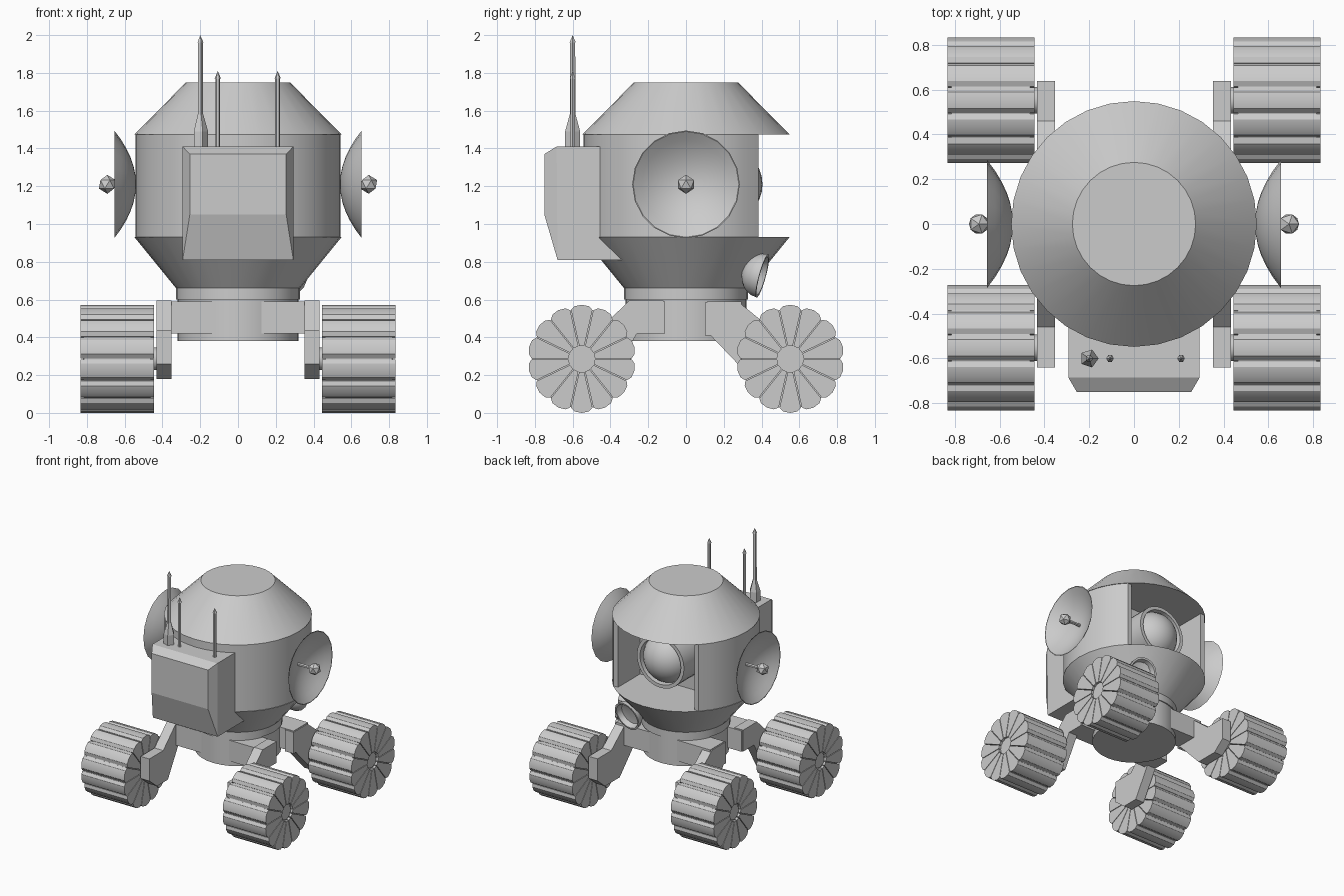
import bpy, bmesh, math
from mathutils import Vector

if "Cube" in bpy.data.objects:
    bpy.data.objects.remove(bpy.data.objects["Cube"])


def finish(name, bm, smooth=True, closed=True):
    bmesh.ops.remove_doubles(bm, verts=bm.verts, dist=1e-5)
    if closed:
        bmesh.ops.recalc_face_normals(bm, faces=bm.faces)
    me = bpy.data.meshes.new(name)
    bm.to_mesh(me)
    bm.free()
    ob = bpy.data.objects.new(name, me)
    bpy.context.collection.objects.link(ob)
    if smooth:
        bpy.ops.object.select_all(action='DESELECT')
        ob.select_set(True)
        bpy.context.view_layer.objects.active = ob
        bpy.ops.object.shade_smooth_by_angle(angle=math.radians(30))
    return ob


def lathe(name, profile, segs, loc=(0, 0, 0), axis=(0, 0, 1), smooth=True):
    """Revolve (radius, height) points about an axis through loc."""
    bm = bmesh.new()
    rot = Vector((0, 0, 1)).rotation_difference(Vector(axis))
    rings = []
    for r, h in profile:
        rings.append([bm.verts.new(Vector(loc) + rot @ Vector((
            r * math.cos(2 * math.pi * i / segs),
            r * math.sin(2 * math.pi * i / segs), h))) for i in range(segs)])
    for a, b in zip(rings, rings[1:]):
        for i in range(segs):
            j = (i + 1) % segs
            bm.faces.new((a[i], a[j], b[j], b[i]))
    return finish(name, bm, smooth)


def prism(name, polys, lo, hi, axis='x', smooth=True):
    """Extrude outlines along x (outline is y, z) or along z (outline is x, y)."""
    bm = bmesh.new()
    for pts in polys:
        def ring(d):
            return [bm.verts.new((d, a, b) if axis == 'x' else (a, b, d)) for a, b in pts]
        v0, v1 = ring(lo), ring(hi)
        bm.faces.new(v0)
        bm.faces.new(v1[::-1])
        for i in range(len(pts)):
            j = (i + 1) % len(pts)
            bm.faces.new((v0[i], v0[j], v1[j], v1[i]))
    return finish(name, bm, smooth)


# Hull: lower cone with neck, notched drum, and upper cap
lathe("lower_hull", [(0, .38), (.32, .38), (.32, .6), (.328, .6), (.328, .66),
                     (.548, .93), (0, .93)], 32)
lathe("upper_hull", [(0, 1.475), (.548, 1.475), (.275, 1.75), (0, 1.75)], 32)
R = .543
arc = [(R * math.cos(t), R * math.sin(t)) for t in
       (math.radians(45 - 270 * i / 30) for i in range(31))]
notch = [(-.345, .384), (-.345, .1), (.345, .1), (.345, .384)]
prism("drum", [arc + notch], .93, 1.475, 'z')

# Round window inside the rear notch
lathe("window_ring", [(.18, .1), (.213, .1), (.213, .33), (.185, .33), (.18, .25)],
      28, (0, 0, 1.21), (0, 1, 0))
bm = bmesh.new()
bmesh.ops.create_uvsphere(bm, u_segments=28, v_segments=16, radius=.2)
bmesh.ops.translate(bm, verts=bm.verts, vec=(0, .205, 1.21))
finish("window_lens", bm)

# Rear lamp bowl under the rim
bowl = [(.12 * math.sin(t), -.11 * math.cos(t)) for t in
        (i * math.pi / 12 for i in range(7))]
lathe("rear_lamp", bowl + [(.105, 0), (.09, -.04), (0, -.06)], 16,
      (.25, .405, .725), (.15, .95, -.26))

# Side dishes with feed horns
for s, side in ((1, "right"), (-1, "left")):
    dish = [(.285 * i / 6, .115 * (i / 6) ** 2) for i in range(7)]
    lathe(side + "_dish", dish + [(.28 * i / 6, .004 + .111 * (i / 6) ** 2)
                                  for i in range(6, -1, -1)],
          20, (s * .54, 0, 1.21), (s, 0, 0))
    lathe(side + "_dish_rod", [(0, 0), (.013, 0), (.013, .15), (0, .15)], 6,
          (s * .54, 0, 1.21), (s, 0, 0), False)
    bm = bmesh.new()
    bmesh.ops.create_icosphere(bm, subdivisions=1, radius=.05)
    bmesh.ops.translate(bm, verts=bm.verts, vec=(s * .692, 0, 1.21))
    finish(side + "_dish_feed", bm, False)

# Front equipment pack: hull of a box and a smaller front panel
bm = bmesh.new()
for s in (1, -1):
    for p in ((.293, -.3, 1.41), (.293, -.3, .81), (.293, -.685, 1.41),
              (.293, -.68, .81), (.255, -.75, 1.37), (.255, -.75, 1.05)):
        bm.verts.new((s * p[0], p[1], p[2]))
bmesh.ops.convex_hull(bm, input=bm.verts)
bmesh.ops.dissolve_limit(bm, angle_limit=.02, verts=bm.verts, edges=bm.edges)
finish("equipment_pack", bm, False)

# Antennas
lathe("tall_antenna", [(0, 1.4), (.042, 1.4), (.042, 1.49), (.016, 1.58),
                       (.014, 1.96), (.018, 1.96), (0, 2.0)], 5, (-.2, -.6, 0), smooth=False)
for i, x in enumerate((-.107, .21)):
    lathe(f"short_antenna_{i + 1}", [(0, 1.4), (.013, 1.4), (.013, 1.77), (.017, 1.77),
                                     (0, 1.81)], 6, (x, -.6, 0), smooth=False)

# Legs: a cross beam into the neck and a bent arm to each wheel
arms = {"rear": [(.1, .41), (.1, .585), (.28, .585), (.46, .44), (.638, .44),
                 (.638, .26), (.54, .18), (.35, .18), (.13, .41)],
        "front": [(-.12, .42), (-.12, .595), (-.3, .595), (-.46, .44), (-.64, .44),
                  (-.64, .26), (-.54, .18), (-.4, .18), (-.26, .42)]}
N = 14
for end, outline in arms.items():
    ysign = 1 if end == "rear" else -1
    cy, cz = .552 * ysign, .286
    for s, side in ((1, "right"), (-1, "left")):
        tag = f"{end}_{side}_"
        beam = [(ysign * a, b) for a, b in ((.11, .42), (.295, .42), (.295, .59), (.11, .59))]
        prism(tag + "beam", [beam], s * .1, s * .425, smooth=False)
        prism(tag + "arm", [outline], s * .353, s * .432, smooth=False)
        lathe(tag + "axle", [(0, 0), (.06, 0), (.06, .4), (0, .4)], 14,
              (s * .42, cy, cz), (s, 0, 0))
        # Wheel: separate wedge plates with rounded treads around a core
        wedges = []
        for k in range(N):
            a0 = 2 * math.pi * (k + .5) / N
            half = math.pi / N
            pts = [(.07, -.84), (.225, -.95), (.265, -.96), (.281, -.6), (.286, 0),
                   (.281, .6), (.265, .96), (.225, .95), (.07, .84)]
            wedges.append([(cy + r * math.cos(a0 + t * half),
                            cz + r * math.sin(a0 + t * half)) for r, t in pts])
        prism(tag + "wheel_plates", wedges, s * .445, s * .833)
        lathe(tag + "wheel_core", [(0, 0), (.262, 0), (.262, .35), (0, .35)], 28,
              (s * .464, cy, cz), (s, 0, 0))
